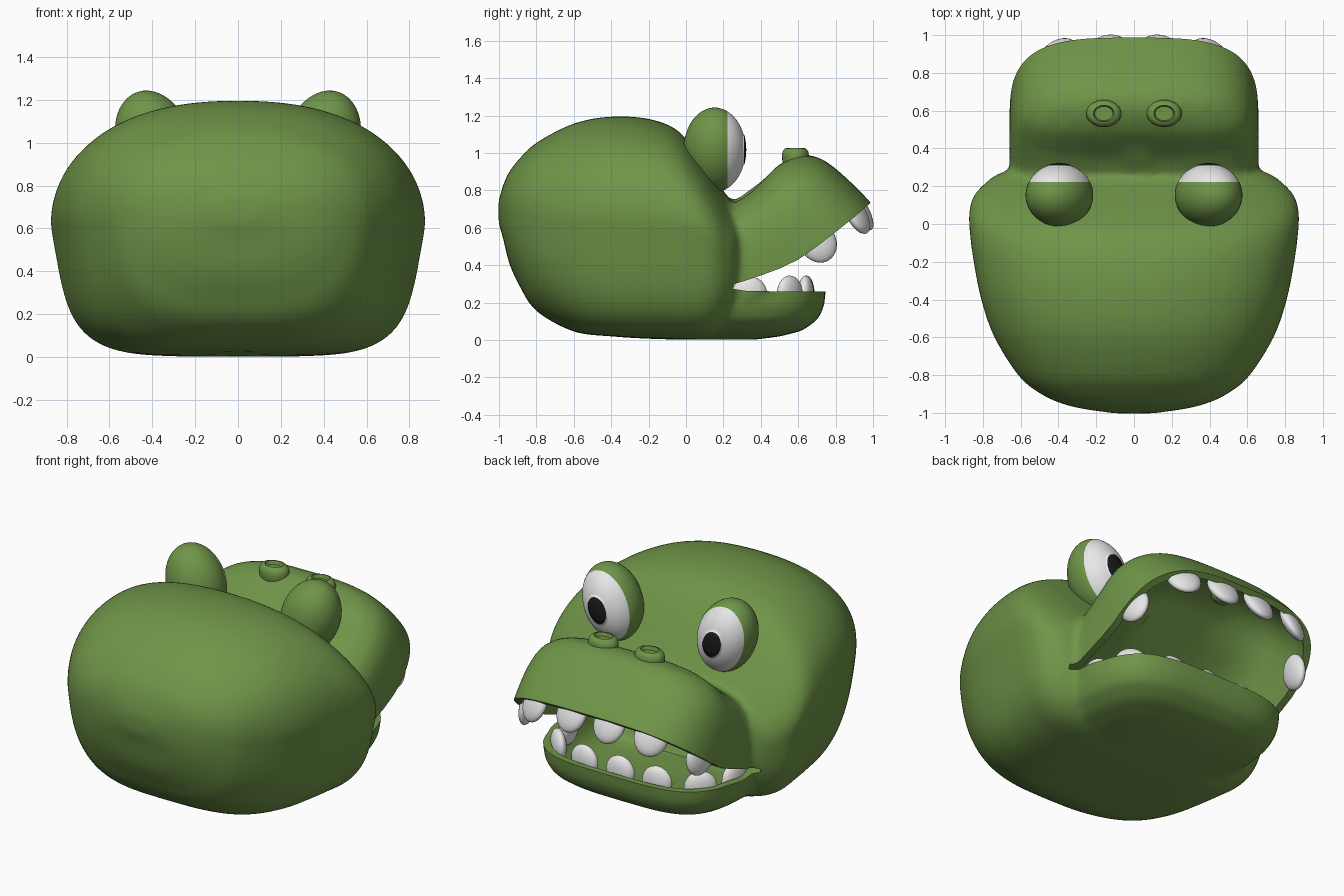
import bpy, bmesh, math
from mathutils import Matrix, Vector

if "Cube" in bpy.data.objects:
    bpy.data.objects.remove(bpy.data.objects["Cube"], do_unlink=True)


def material(name, color):
    m = bpy.data.materials.new(name)
    m.use_nodes = True
    m.diffuse_color = (*color, 1)
    bsdf = next(n for n in m.node_tree.nodes if n.type == 'BSDF_PRINCIPLED')
    bsdf.inputs["Base Color"].default_value = (*color, 1)
    return m


GREEN = material("skin green", (0.16, 0.30, 0.065))
WHITE = material("ivory white", (0.8, 0.8, 0.8))
BLACK = material("pupil black", (0.01, 0.01, 0.01))


def finish(name, bm, mats):
    bmesh.ops.recalc_face_normals(bm, faces=bm.faces)
    me = bpy.data.meshes.new(name)
    bm.to_mesh(me)
    bm.free()
    for m in mats:
        me.materials.append(m)
    me.polygons.foreach_set("use_smooth", [True] * len(me.polygons))
    ob = bpy.data.objects.new(name, me)
    bpy.context.collection.objects.link(ob)
    return ob


def activate(ob):
    bpy.ops.object.select_all(action='DESELECT')
    ob.select_set(True)
    bpy.context.view_layer.objects.active = ob


def power(v, n):
    return math.copysign(abs(v) ** (2 / n), v)


def outline(w, front, back, n_front, n_back, count=64):
    """Closed rounded outline with separate front and back extents."""
    pts = []
    for i in range(count):
        a = 2 * math.pi * i / count
        c, s = math.cos(a), math.sin(a)
        n, r = (n_front, front) if s >= 0 else (n_back, back)
        pts.append((w * power(c, n), r * power(s, n)))
    return pts


def loft(bm, rings):
    loops = [[bm.verts.new(p) for p in ring] for ring in rings]
    for a, b in zip(loops, loops[1:]):
        for i in range(len(a)):
            j = (i + 1) % len(a)
            bm.faces.new((a[i], a[j], b[j], b[i]))
    bm.faces.new(loops[0])
    bm.faces.new(loops[-1])


def curve_through(rows, steps=4):
    """Smooth in-between rows passing through the given ones."""
    pts = [Vector(r) for r in rows]
    out = []
    for i in range(len(pts) - 1):
        a, b, c, d = (pts[max(i - 1, 0)], pts[i], pts[i + 1], pts[min(i + 2, len(pts) - 1)])
        for k in range(steps):
            t = k / steps
            out.append((b * 2 + (c - a) * t + (a * 2 - b * 5 + c * 4 - d) * t * t
                        + (b * 3 - a - c * 3 + d) * t ** 3) / 2)
    return out + [pts[-1]]


# Head sections: y, half width, bottom, widest height, top, squareness of the lower half
HEAD = [(-1.003, .1, .63, .69, .74, 2.4), (-.977, .28, .54, .69, .83, 2.4),
        (-.945, .4, .41, .69, .9, 2.5), (-.89, .51, .29, .68, .97, 2.8),
        (-.8, .615, .155, .67, 1.055, 3.2), (-.6, .74, .045, .66, 1.158, 4),
        (-.4, .81, .02, .66, 1.195, 5), (-.2, .85, .007, .65, 1.183, 5),
        (-.05, .87, .003, .64, 1.125, 5), (.06, .875, .003, .61, 1.0, 5),
        (.15, .85, .02, .55, .87, 4.5), (.22, .785, .07, .49, .77, 4),
        (.27, .71, .16, .47, .70, 3.5), (.305, .56, .26, .48, .63, 3)]


def head_rings():
    # The sides lean inwards below the widest height
    return [[Vector((x * (1 + .2 * min(z, 0)), y, zc + z))
             for x, z in outline(w, zt - zc, zc - zb, 2.3, n)]
            for y, w, zb, zc, zt, n in curve_through(HEAD)]


# Upper jaw is a dome standing on the tilted plane of the lip, lower towards the brow
HINGE = Vector((0, .22, .28))
ALONG = Vector((0, .76, .45)).normalized()
UP = Vector((0, -.45, .76)).normalized()


def upper_rings(levels, back):
    rings = []
    for h, w, front in levels:
        ring = []
        for x, v in outline(w, front - .3, .3 + back, 3.3, 5):
            dip = 1 - .13 * min(max((.56 - v - .3) / .2, 0), 1)
            ring.append(HINGE + Vector((x, 0, 0)) + ALONG * (v + .3) + UP * h * dip)
        rings.append(ring)
    return rings


def lower_rings(levels, w, front, back):
    return [[Vector((x, y + .1, z)) for x, y in outline(w * s, front * s, back * s, 3.8, 4)]
            for z, s in levels]


# Head and both jaws fused into one skin
bm = bmesh.new()
loft(bm, head_rings())
loft(bm, upper_rings([(-.12, .66, .9), (0, .66, .893), (.1, .66, .87), (.17, .655, .85),
                      (.25, .64, .825), (.32, .605, .795), (.38, .53, .75), (.413, .42, .69),
                      (.424, .3, .63), (.424, .18, .56), (.424, .08, .48)], .1))
loft(bm, lower_rings([(.002, .42), (.02, .63), (.05, .81), (.11, .94), (.18, .99), (.31, 1.01)],
                     .64, .645, .4))
head = finish("head_and_jaws", bm, [GREEN])

# Mouth cavities and the gap between the lips
bm = bmesh.new()
loft(bm, upper_rings([(-.11, .61, .855), (0, .62, .857), (.12, .618, .828), (.22, .595, .785),
                      (.3, .53, .73), (.36, .4, .65), (.378, .2, .5)], .06))
upper_cut = finish("upper_mouth_cutter", bm, [GREEN])
bm = bmesh.new()
loft(bm, lower_rings([(.06, .75), (.1, .9), (.17, .97), (.25, 1), (.33, 1)], .602, .608, .2))
lower_cut = finish("lower_mouth_cutter", bm, [GREEN])
GAP = [(.2, .284), (.3, .312), (.4, .345), (.5, .382), (.6, .43), (.7, .5), (.8, .577),
       (.9, .657), (1.1, .835), (1.1, .26), (.5, .26), (.32, .263), (.25, .274)]
bm = bmesh.new()
loft(bm, [[Vector((x, y, z)) for y, z in GAP] for x in (-.69, .69)])
gap_cut = finish("lip_gap_cutter", bm, [GREEN])

remesh = head.modifiers.new("fuse", 'REMESH')
remesh.mode = 'VOXEL'
remesh.voxel_size = .02
remesh.use_smooth_shade = True
relax = head.modifiers.new("relax", 'SMOOTH')
relax.factor = .5
relax.iterations = 12
cutters = (gap_cut, upper_cut, lower_cut)
for cutter in cutters:
    cutter.hide_render = True
    cut = head.modifiers.new("mouth", 'BOOLEAN')
    cut.operation = 'DIFFERENCE'
    cut.solver = 'EXACT'
    cut.object = cutter
activate(head)
bpy.ops.object.convert(target='MESH')
bpy.ops.object.shade_smooth_by_angle(angle=math.radians(40))
for cutter in cutters:
    bpy.data.objects.remove(cutter, do_unlink=True)


def place(loc, rot, scale):
    return Matrix.Translation(loc) @ rot @ Matrix.Diagonal((*scale, 1))


def tooth(name, loc, yaw, pitch, size):
    """Flattened ellipsoid; yaw turns its flat side outwards, pitch leans it."""
    bm = bmesh.new()
    bmesh.ops.create_uvsphere(bm, u_segments=20, v_segments=14, radius=1)
    rot = Matrix.Rotation(math.radians(pitch), 4, 'X') @ Matrix.Rotation(math.radians(yaw), 4, 'Z')
    bm.transform(place(loc, rot, size))
    finish(name, bm, [WHITE])


# Teeth: x, y, z, yaw
UPPER = [(.13, .937, .69, 4), (.40, .912, .672, 22), (.59, .705, .525, 78)]
LOWER = [(.25, .64, .25, 6), (.49, .555, .25, 40), (.57, .34, .245, 82)]
tooth("middle_lower_tooth", (0, .645, .25), 0, 0, (.095, .042, .095))

for side, word in ((1, "left"), (-1, "right")):
    for i, (x, y, z, yaw) in enumerate(UPPER):
        tooth(f"{word}_upper_tooth_{i + 1}", (side * x, y, z), -side * yaw, 28, (.1, .042, .115))
    for i, (x, y, z, yaw) in enumerate(LOWER):
        tooth(f"{word}_lower_tooth_{i + 1}", (side * x, y, z), -side * yaw, 0, (.095, .042, .095))

    # Eye: lid behind, white in front, slightly raised pupil at the pole
    bm = bmesh.new()
    bmesh.ops.create_uvsphere(bm, u_segments=40, v_segments=36, radius=1)
    for f in bm.faces:
        angle = math.degrees(math.acos(f.calc_center_median().normalized().z))
        f.material_index = 2 if angle < 20 else 1 if angle < 65 else 0
    pupil = [f for f in bm.faces if f.material_index == 2]
    raised = bmesh.ops.extrude_face_region(bm, geom=pupil)["geom"]
    bmesh.ops.delete(bm, geom=pupil, context='FACES')
    for v in raised:
        if isinstance(v, bmesh.types.BMVert):
            v.co *= 1.02
    for f in bm.faces:
        if f.calc_center_median().z > math.cos(math.radians(20.5)):
            f.material_index = 2
    bm.transform(Matrix.Rotation(-math.pi / 2, 4, 'X'))
    tilt = Matrix.Rotation(side * math.radians(19), 4, 'Y')
    bm.transform(place((side * .395, .153, 1.017), tilt, (.172, .166, .232)))
    finish(f"{word}_eye", bm, [GREEN, WHITE, BLACK])

    # Nostril: rounded button with a shallow dip
    bm = bmesh.new()
    loft(bm, [[Vector((side * .16 + x, .585 + y, .985 + z)) for x, y in
               outline(r, r * .78, r * .78, 2, 2, 28)]
              for r, z in [(.03, -.115), (.065, -.09), (.088, -.04), (.093, 0), (.088, .022),
                           (.074, .038), (.056, .043), (.048, .02)]])
    nostril = finish(f"{word}_nostril", bm, [GREEN])
    activate(nostril)
    bpy.ops.object.shade_smooth_by_angle(angle=math.radians(40))
